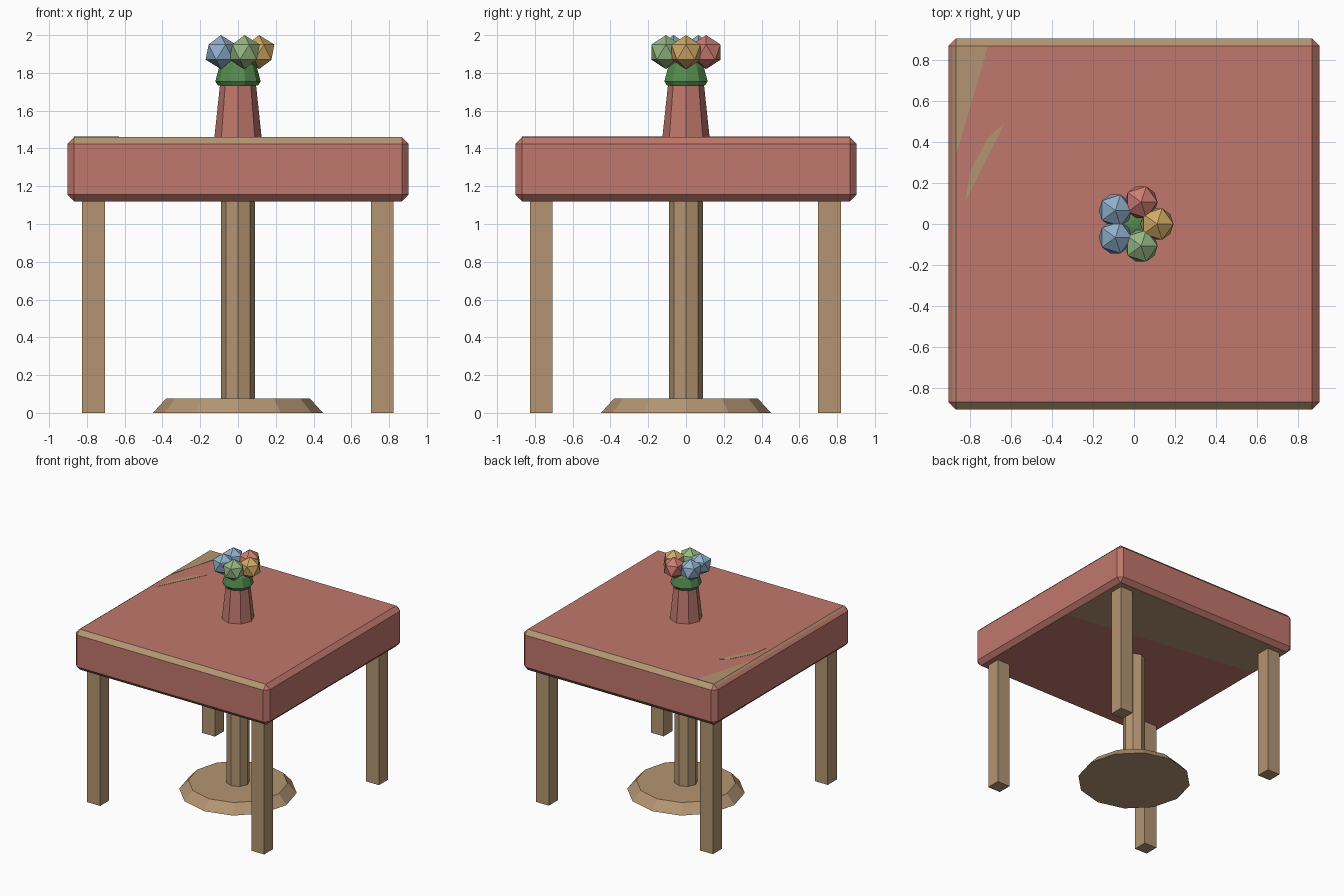
import bpy, bmesh
from math import cos, sin, pi, radians
from mathutils import Vector

cube = bpy.data.objects.get("Cube")
if cube:
    bpy.data.objects.remove(cube, do_unlink=True)


def material(name, srgb):
    mat = bpy.data.materials.new(name)
    mat.use_nodes = True
    color = [((c / 255 + 0.055) / 1.055) ** 2.4 for c in srgb] + [1]
    mat.diffuse_color = color
    mat.node_tree.nodes["Principled BSDF"].inputs["Base Color"].default_value = color
    return mat


RED = material("cloth red", (192, 119, 108))
WOOD = material("warm wood", (180, 149, 114))
BLUE = material("petal blue", (143, 175, 203))
GREEN = material("petal green", (150, 182, 130))
YELLOW = material("petal yellow", (210, 170, 103))
PINK = material("petal red", (206, 124, 114))
LEAF = material("leaf green", (86, 138, 80))


def finish(name, bm, *mats):
    bmesh.ops.recalc_face_normals(bm, faces=bm.faces)
    mesh = bpy.data.meshes.new(name)
    bm.to_mesh(mesh)
    bm.free()
    for mat in mats:
        mesh.materials.append(mat)
    obj = bpy.data.objects.new(name, mesh)
    bpy.context.collection.objects.link(obj)
    return obj


def box(bm, center, size):
    made = bmesh.ops.create_cube(bm, size=1)["verts"]
    for v in made:
        v.co = Vector(c + s * p for c, s, p in zip(center, size, v.co))


def turned(name, profile, sides, mat):
    """Flat-sided solid from (radius, height) rings, bottom to top."""
    bm = bmesh.new()
    rings = [[bm.verts.new((r * cos(2 * pi * i / sides), r * sin(2 * pi * i / sides), z))
              for i in range(sides)] for r, z in profile]
    for low, high in zip(rings, rings[1:]):
        for i in range(sides):
            j = (i + 1) % sides
            bm.faces.new((low[i], low[j], high[j], high[i]))
    bm.faces.new(rings[0])
    bm.faces.new(rings[-1])
    return finish(name, bm, mat)


def plate(name, outline, z, thickness):
    """Thin wooden patch lying on the cloth."""
    bm = bmesh.new()
    face = bm.faces.new([bm.verts.new((x, y, z)) for x, y in outline])
    made = bmesh.ops.extrude_face_region(bm, geom=[face])["geom"]
    for v in made:
        if isinstance(v, bmesh.types.BMVert):
            v.co.z += thickness
    return finish(name, bm, WOOD)


# Tablecloth block with chamfered edges; front and back top chamfers show wood
TOP, BOTTOM, HALF, EDGE = 1.46, 1.12, 0.903, 0.036
bm = bmesh.new()
box(bm, (0, 0, (TOP + BOTTOM) / 2), (2 * HALF, 2 * HALF, TOP - BOTTOM))
bmesh.ops.bevel(bm, geom=bm.edges[:], offset=EDGE, segments=1, affect="EDGES")
bm.normal_update()
for f in bm.faces:
    n = f.normal
    if 0.5 < n.z < 0.9 and abs(n.y) > 0.6:
        f.material_index = 1
finish("tablecloth", bm, RED, WOOD)

# Wood showing through the cloth above, below and along the left chamfer
IN = HALF - EDGE
plate("top_corner_patch", [(-IN, IN), (-IN, 0.33), (-0.71, IN)], TOP, 0.002)
plate("top_sliver_patch", [(-0.82, 0.11), (-0.63, 0.49), (-0.71, 0.42), (-0.8, 0.25)], TOP, 0.002)
plate("underside_patch", [(IN, IN), (-IN, IN), (-IN, 0.45), (IN, 0.2)], BOTTOM, -0.002)
bm = bmesh.new()
strip = [(-IN, -IN), (-IN, IN), (-IN - 0.015, IN), (-IN - 0.015, -IN)]
bm.faces.new([bm.verts.new((x, y, TOP + 0.002 + min(0, x + IN))) for x, y in strip])
bm.normal_update()
finish("chamfer_strip", bm, WOOD)

# Four corner legs
for x, x_name in ((0.763, "left"), (-0.765, "right")):
    for y, y_name in ((-0.767, "front"), (0.76, "back")):
        bm = bmesh.new()
        box(bm, (x, y, 0.565), (0.12, 0.12, 1.13))
        finish(f"{y_name}_{x_name}_leg", bm, WOOD)

# Central pedestal
turned("pedestal_base", [(0.45, 0), (0.38, 0.077)], 12, WOOD)
turned("pedestal_column", [(0.09, 0.05), (0.09, 1.13)], 8, WOOD)

# Vase with leaves and a ring of flowers
turned("vase", [(0.126, 1.45), (0.094, 1.75)], 8, RED)
turned("leaves", [(0.105, 1.732), (0.12, 1.755), (0.1, 1.83), (0.055, 1.87), (0.02, 1.88)], 10, LEAF)
petals = [("yellow", YELLOW), ("red", PINK), ("back_blue", BLUE), ("front_blue", BLUE), ("green", GREEN)]
for i, (name, mat) in enumerate(petals):
    angle = radians(72 * i)
    bm = bmesh.new()
    bmesh.ops.create_icosphere(bm, subdivisions=1, radius=0.09)
    bmesh.ops.translate(bm, verts=bm.verts, vec=(0.112 * cos(angle), 0.112 * sin(angle), 1.91))
    finish(f"{name}_flower", bm, mat)
